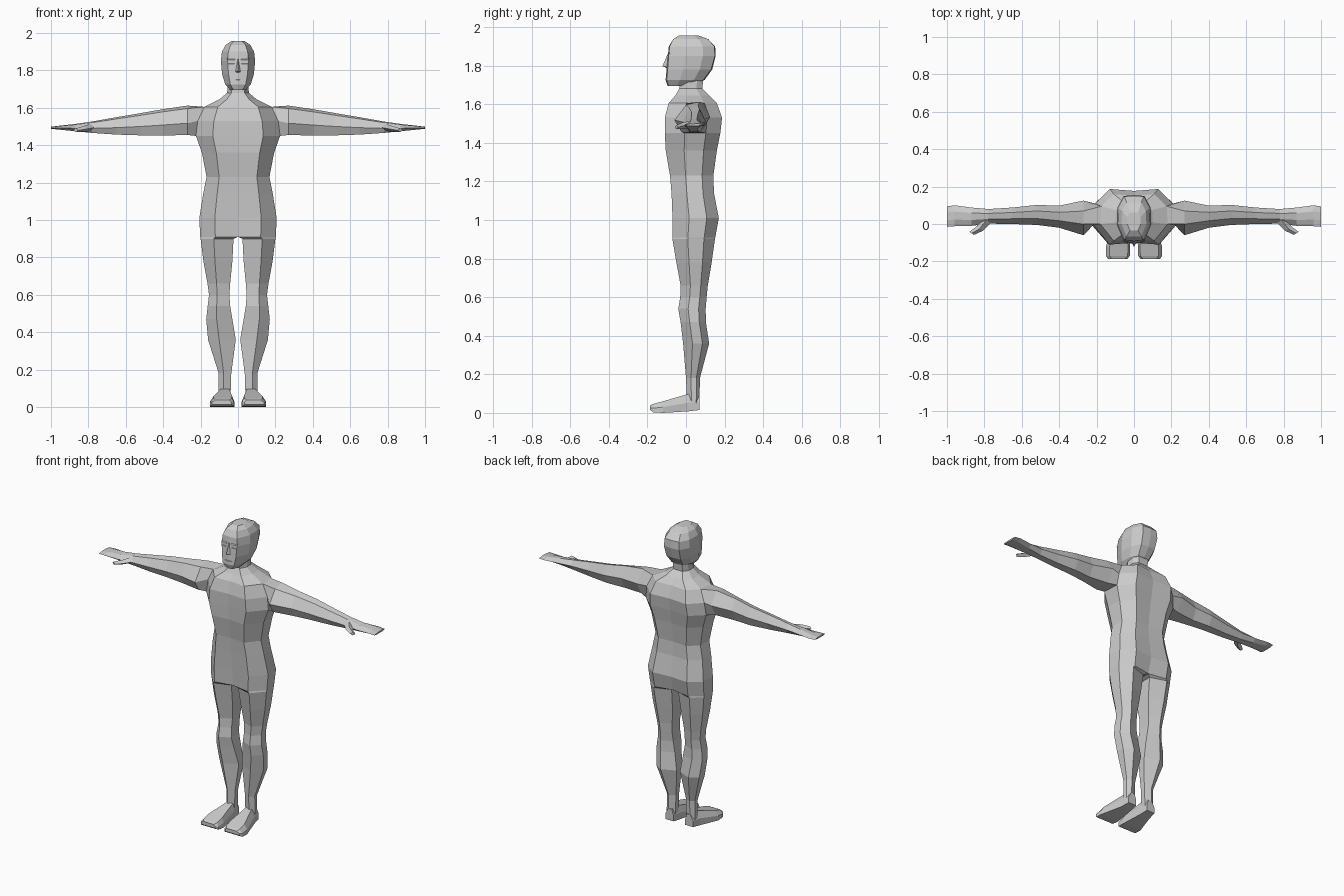
import bpy
import bmesh

cube = bpy.data.objects.get("Cube")
if cube:
    bpy.data.objects.remove(cube, do_unlink=True)

skin = bpy.data.materials.new("pale_grey")
skin.use_nodes = True
grey = (0.6, 0.6, 0.6, 1)
skin.diffuse_color = grey
skin.node_tree.nodes["Principled BSDF"].inputs["Base Color"].default_value = grey


def bridge(bm, a, b, closed=True, skip=()):
    """Quads between two rings with equal point counts."""
    n = len(a)
    for i in range(n if closed else n - 1):
        if i not in skip:
            j = (i + 1) % n
            bm.faces.new((a[i], a[j], b[j], b[i]))


def add_ring(bm, points):
    return [bm.verts.new(p) for p in points]


def finish(bm, name):
    """Mirror the left half to the right and make a flat shaded object."""
    geom = bm.verts[:] + bm.edges[:] + bm.faces[:]
    bmesh.ops.mirror(bm, geom=geom, axis='X', merge_dist=0.0005)
    bmesh.ops.recalc_face_normals(bm, faces=bm.faces[:])
    mesh = bpy.data.meshes.new(name)
    bm.to_mesh(mesh)
    bm.free()
    mesh.materials.append(skin)
    ob = bpy.data.objects.new(name, mesh)
    bpy.context.collection.objects.link(ob)


def half_ring(z, xi, xo, yf, yb, inset):
    """Six points from inner front, round the outside, to inner back."""
    w, d = xo - xi, yb - yf
    return [(xi, yf + inset, z), (xi + .6 * w, yf, z), (xo, yf + .36 * d, z),
            (xi + .97 * w, yf + .74 * d, z), (xi + .6 * w, yb, z), (xi, yb - inset, z)]


# Body: neck, torso and leg rings: z, inner x, outer x, front y, back y, inset
torso = [(1.74, 0, .055, -.03, .09, 0), (1.68, 0, .058, -.035, .085, 0),
         (1.645, 0, .10, -.055, .12, 0), (1.605, 0, .18, -.09, .16, .01),
         (1.53, 0, .215, -.11, .187, .01), (1.45, 0, .225, -.11, .178, .012),
         (1.36, 0, .193, -.105, .16, .01), (1.23, 0, .168, -.083, .142, .008),
         (1.14, 0, .186, -.075, .145, .005), (1.01, 0, .207, -.07, .17, .01),
         (.91, 0, .202, -.07, .152, .02)]
leg = [(.9, .024, .2, -.07, .15, .035), (.78, .03, .185, -.05, .133, .035),
       (.66, .042, .163, -.028, .113, .03), (.6, .046, .155, -.03, .107, .028),
       (.54, .042, .162, -.04, .102, .03), (.47, .03, .17, -.028, .103, .03),
       (.36, .012, .16, -.015, .12, .04), (.18, .036, .103, 0, .072, .02),
       (.05, .04, .105, .005, .07, .015)]
ARM_TOP, ARM_BOTTOM = 3, 5

bm = bmesh.new()
upper = [add_ring(bm, half_ring(*r)) for r in torso]
lower = [upper[-1]] + [add_ring(bm, half_ring(*r)) for r in leg]
for i, (a, b) in enumerate(zip(upper, upper[1:])):
    # leave the side open where the arm joins
    bridge(bm, a, b, False, (2,) if ARM_TOP <= i < ARM_BOTTOM else ())
for a, b in zip(lower, lower[1:]):
    bridge(bm, a, b)
bm.faces.new(lower[-1])


def arm_ring(x, zb, zt, yf, yb):
    w, h = yb - yf, zt - zb
    return [(x, yf + .2 * w, zb), (x, yf, zb + .4 * h), (x, yf + .32 * w, zt - .1 * h),
            (x, yf + .7 * w, zt), (x, yb, zb + .5 * h), (x, yf + .75 * w, zb)]


# Arm and flat hand rings: x, bottom z, top z, front y, back y
arm = [(.27, 1.455, 1.612, -.06, .125), (.40, 1.452, 1.593, -.02, .098),
       (.52, 1.453, 1.572, -.005, .102), (.65, 1.457, 1.55, 0, .088),
       (.78, 1.466, 1.527, .002, .08), (.87, 1.475, 1.514, -.01, .088),
       (.96, 1.484, 1.504, -.012, .1), (1.0, 1.488, 1.499, -.015, .094)]
front = [upper[i][2] for i in (5, 4, 3)]
back = [upper[i][3] for i in (3, 4, 5)]
last = front + back
for r in arm:
    ring = add_ring(bm, arm_ring(*r))
    bridge(bm, last, ring)
    last = ring
bm.faces.new(last)
finish(bm, "body")

# Head: closed horizontal rings
skull = [(1.695, 0, .04, -.09, .03, -.006), (1.725, 0, .068, -.1, .09, -.006),
         (1.78, 0, .085, -.095, .13, -.006), (1.85, 0, .092, -.09, .15, -.004),
         (1.9, 0, .086, -.085, .147, -.004), (1.937, 0, .066, -.066, .115, 0),
         (1.957, 0, .036, -.035, .062, 0)]
bm = bmesh.new()
rings = [add_ring(bm, half_ring(*r)) for r in skull]
for a, b in zip(rings, rings[1:]):
    bridge(bm, a, b, False)
bm.faces.new(rings[0])
bm.faces.new(rings[-1])
finish(bm, "head")

# Nose: a half wedge mirrored at the centre
bm = bmesh.new()
root, tip, base = (bm.verts.new(p) for p in
                   ((0, -.094, 1.862), (0, -.122, 1.797), (0, -.094, 1.785)))
brow, wing = bm.verts.new((.009, -.088, 1.862)), bm.verts.new((.02, -.088, 1.79))
bm.faces.new((root, tip, wing, brow))
bm.faces.new((tip, base, wing))
finish(bm, "nose")


def wedge(name, x0, x1, y0, y1, z0, z1):
    """A sloped ridge, thickest at its lower edge."""
    bm = bmesh.new()
    a = add_ring(bm, [(x0, y1, z0), (x0, y0, z0), (x0, y1, z1)])
    b = add_ring(bm, [(x1, y1, z0), (x1, y0 + .006, z0), (x1, y1, z1)])
    bridge(bm, a, b)
    bm.faces.new(a)
    bm.faces.new(b)
    finish(bm, name)


# Face ridges over the eyes and mouth
wedge("brows", .016, .058, -.099, -.07, 1.857, 1.875)
wedge("eyelids", .02, .055, -.098, -.07, 1.835, 1.85)
wedge("upper_lip", 0, .026, -.108, -.08, 1.748, 1.764)

# Feet: sections from heel to toe: y, inner x, outer x, bottom z, top z
bm = bmesh.new()
last = None
for y, x0, x1, z0, z1 in [(.07, .042, .1, .015, .09), (.012, .035, .11, .008, .098),
                          (-.12, .02, .15, 0, .06), (-.17, .022, .15, .003, .046),
                          (-.186, .035, .14, .015, .038)]:
    m = (z0 + z1) / 2
    ring = add_ring(bm, [(x0, y, z0), (x1, y, z0), (x1, y, m),
                         (x1 - .02, y, z1), (x0 + .012, y, z1), (x0, y, m)])
    if last:
        bridge(bm, last, ring)
    else:
        bm.faces.new(ring)
    last = ring
bm.faces.new(last)
finish(bm, "feet")

# Thumbs: tapered four-sided tubes
bm = bmesh.new()
last = None
for x, y, r, z in [(.79, .02, .024, 1.495), (.825, -.025, .018, 1.488),
                   (.868, -.05, .013, 1.48)]:
    ring = add_ring(bm, [(x - r, y - r * .6, z), (x, y, z - r * .8),
                         (x + r, y + r * .6, z), (x, y, z + r * .8)])
    if last:
        bridge(bm, last, ring)
    else:
        bm.faces.new(ring)
    last = ring
bm.faces.new(last)
finish(bm, "thumbs")
